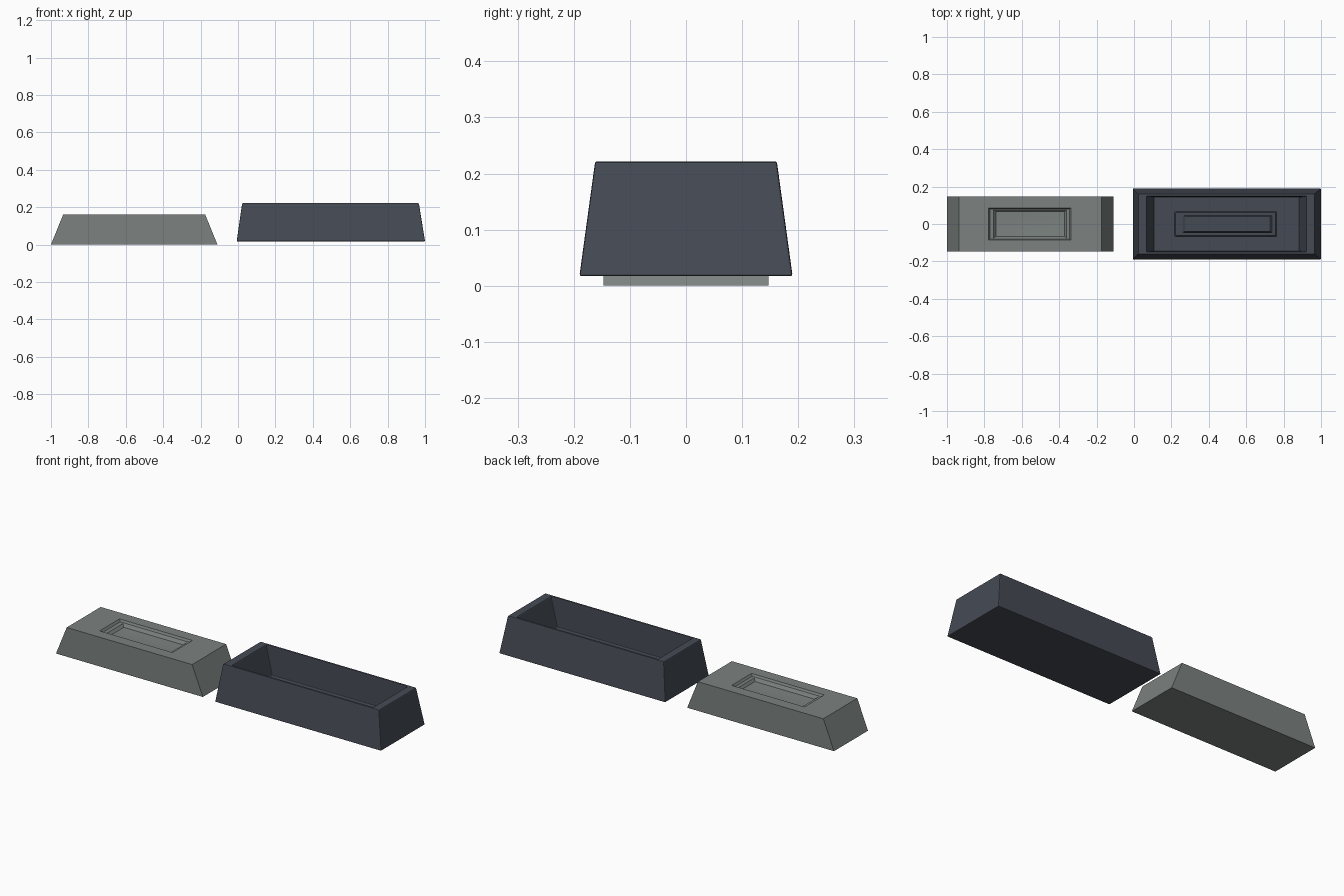
import bpy, bmesh

if "Cube" in bpy.data.objects:
    bpy.data.objects.remove(bpy.data.objects["Cube"])


def material(name, rgb):
    m = bpy.data.materials.new(name)
    m.diffuse_color = (*rgb, 1)
    m.use_nodes = True
    m.node_tree.nodes["Principled BSDF"].inputs["Base Color"].default_value = m.diffuse_color
    return m


GREY = material("ingot grey", (0.20, 0.225, 0.215))
DARK = material("mould charcoal", (0.060, 0.070, 0.090))


def loft(name, levels, mat):
    """Stack of rectangles (x0, x1, half_y, z), joined in order and capped at both ends."""
    bm = bmesh.new()
    rings = [[bm.verts.new(p) for p in ((x0, -h, z), (x1, -h, z), (x1, h, z), (x0, h, z))]
             for x0, x1, h, z in levels]
    for a, b in zip(rings, rings[1:]):
        for i in range(4):
            j = (i + 1) % 4
            bm.faces.new((a[i], a[j], b[j], b[i]))
    bm.faces.new(rings[0][::-1])
    bm.faces.new(rings[-1])
    bmesh.ops.recalc_face_normals(bm, faces=bm.faces[:])
    me = bpy.data.meshes.new(name)
    bm.to_mesh(me)
    bm.free()
    me.materials.append(mat)
    ob = bpy.data.objects.new(name, me)
    bpy.context.collection.objects.link(ob)
    return ob


def smooth(ob, angle):
    bpy.ops.object.select_all(action='DESELECT')
    ob.select_set(True)
    bpy.context.view_layer.objects.active = ob
    bpy.ops.object.shade_smooth_by_angle(angle=angle)


# ingot: sloped ends, straight sides, stepped dished recess in the top
ingot = loft("ingot", [
    (-1.0, -0.11, 0.147, 0.0),
    (-0.935, -0.175, 0.147, 0.16),
    (-0.778, -0.337, 0.086, 0.16),
    (-0.770, -0.345, 0.080, 0.148),
    (-0.750, -0.362, 0.076, 0.146),
    (-0.738, -0.372, 0.066, 0.132),
    (-0.70, -0.41, 0.035, 0.129),
], GREY)
smooth(ingot, 0.35)

# mould: tapered block with a deep cavity and a stepped raised stamp on its floor
mould = loft("mould", [
    (-0.007, 1.0, 0.190, 0.017),
    (0.022, 0.967, 0.162, 0.221),
    (0.067, 0.922, 0.148, 0.221),
    (0.105, 0.882, 0.146, 0.065),
    (0.217, 0.762, 0.067, 0.065),
    (0.222, 0.757, 0.062, 0.070),
    (0.258, 0.740, 0.046, 0.070),
    (0.274, 0.726, 0.041, 0.090),
], DARK)
bevel = mould.modifiers.new("soft_edges", 'BEVEL')
bevel.width = 0.004
bevel.segments = 2
bevel.limit_method = 'ANGLE'
bevel.angle_limit = 0.8
